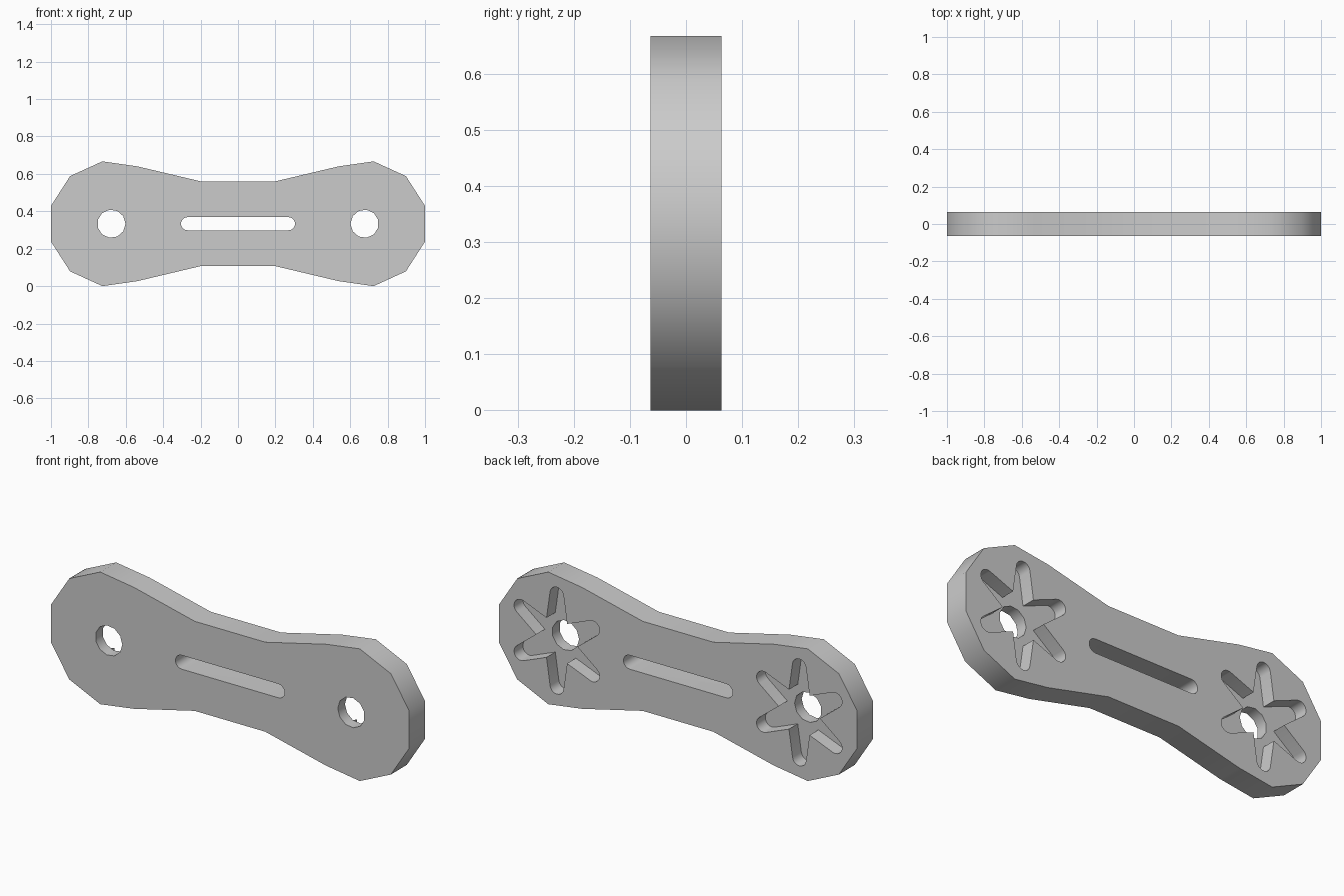
import bpy, bmesh
from math import sin, cos, pi, radians

if "Cube" in bpy.data.objects:
    bpy.data.objects.remove(bpy.data.objects["Cube"])

T = 0.0635          # half thickness
CX, CZ = 0.677, 0.3334   # end centre
R = 0.337           # end radius
STEP = 2 * pi / 11


def prism(name, pts, y0, y1):
    """Extrude an x-z profile from y0 to y1."""
    bm = bmesh.new()
    face = bm.faces.new([bm.verts.new((x, y0, z)) for x, z in pts])
    ext = bmesh.ops.extrude_face_region(bm, geom=[face])
    verts = [v for v in ext["geom"] if isinstance(v, bmesh.types.BMVert)]
    bmesh.ops.translate(bm, verts=verts, vec=(0, y1 - y0, 0))
    bmesh.ops.recalc_face_normals(bm, faces=bm.faces)
    mesh = bpy.data.meshes.new(name)
    bm.to_mesh(mesh)
    bm.free()
    obj = bpy.data.objects.new(name, mesh)
    bpy.context.collection.objects.link(obj)
    return obj


def arc(cx, cz, r, start, end, n):
    return [(cx + r * cos(start + (end - start) * i / n),
             cz + r * sin(start + (end - start) * i / n)) for i in range(n + 1)]


def cut(target, cutter):
    cutter.hide_render = True
    mod = target.modifiers.new("cut", 'BOOLEAN')
    mod.operation = 'DIFFERENCE'
    mod.solver = 'EXACT'
    mod.object = cutter
    bpy.context.view_layer.objects.active = target
    bpy.ops.object.modifier_apply(modifier=mod.name)
    bpy.data.objects.remove(cutter, do_unlink=True)


# Link plate: two faceted round ends joined by a narrower waist
half = arc(CX, CZ, R, -3.5 * STEP, 3.5 * STEP, 7)
half = [(0.197, CZ - 0.226)] + half + [(0.197, CZ + 0.226)]
outline = half + [(-x, z) for x, z in reversed(half)]
plate = prism("link_plate", outline, -T, T)

# Central slot, right through
slot = arc(0.27, CZ, 0.035, -pi / 2, pi / 2, 10) + arc(-0.27, CZ, 0.035, pi / 2, 1.5 * pi, 10)
cut(plate, prism("slot_cutter", slot, -0.2, 0.2))

for side in (1, -1):
    # Six-armed recess in the back face
    star = []
    for k in range(6):
        a = pi / 6 + k * pi / 3
        star.append((side * CX + 0.115 * cos(a - pi / 6), CZ + 0.115 * sin(a - pi / 6)))
        star += arc(side * CX + 0.232 * cos(a), CZ + 0.232 * sin(a), 0.038,
                    a - radians(82), a + radians(82), 8)
    cut(plate, prism("recess_cutter", star, T - 0.07, 0.2))

    # Eleven-sided screw hole
    hole = [(side * x, z) for x, z in arc(CX, CZ, 0.0755, STEP / 2, 10.5 * STEP, 10)]
    cut(plate, prism("hole_cutter", hole, -0.2, 0.2))

# Smooth the rim, keep the face edges sharp
bpy.ops.object.select_all(action='DESELECT')
plate.select_set(True)
bpy.context.view_layer.objects.active = plate
bpy.ops.object.shade_smooth_by_angle(angle=radians(34))
